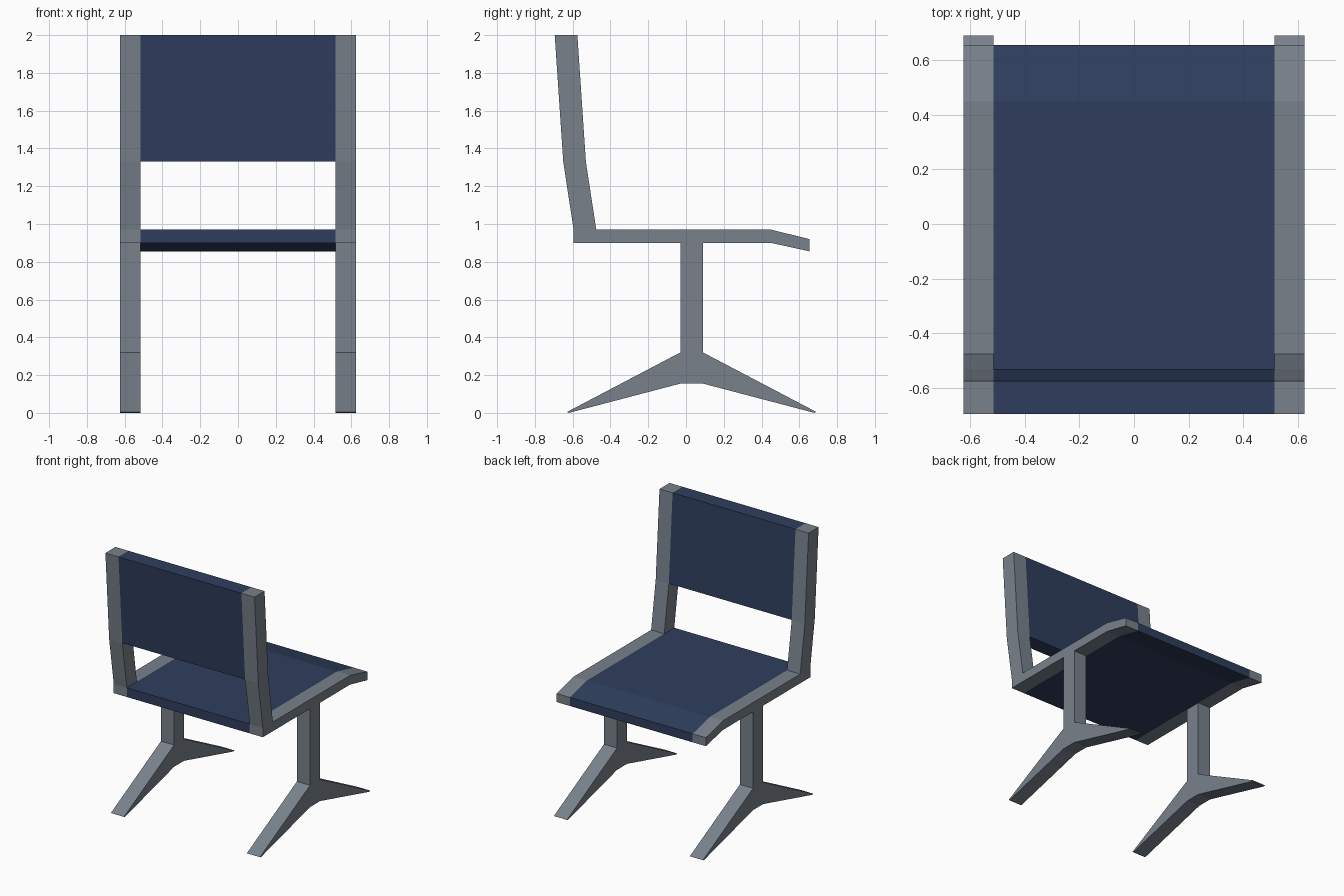
import bpy
import bmesh

cube = bpy.data.objects.get("Cube")
if cube:
    bpy.data.objects.remove(cube, do_unlink=True)


def make_material(name, color):
    mat = bpy.data.materials.new(name)
    mat.use_nodes = True
    mat.diffuse_color = color
    mat.node_tree.nodes["Principled BSDF"].inputs["Base Color"].default_value = color
    return mat


grey = make_material("steel grey", (0.19, 0.22, 0.26, 1))
navy = make_material("navy blue", (0.028, 0.048, 0.11, 1))


def extrude_profile(name, profile, x0, x1, mat):
    """Extrude a closed (y, z) outline along x."""
    bm = bmesh.new()
    face = bm.faces.new([bm.verts.new((x0, y, z)) for y, z in profile])
    result = bmesh.ops.extrude_face_region(bm, geom=[face])
    verts = [g for g in result["geom"] if isinstance(g, bmesh.types.BMVert)]
    bmesh.ops.translate(bm, verts=verts, vec=(x1 - x0, 0, 0))
    bmesh.ops.recalc_face_normals(bm, faces=bm.faces)
    mesh = bpy.data.meshes.new(name)
    bm.to_mesh(mesh)
    bm.free()
    mesh.materials.append(mat)
    obj = bpy.data.objects.new(name, mesh)
    bpy.context.collection.objects.link(obj)
    return obj


INNER, OUTER = 0.515, 0.625

# Outlines shared by the side frames and the panels between them
back_upper = [(-0.65, 1.33), (-0.695, 2), (-0.575, 2), (-0.53, 1.33)]
seat_top = [(0.45, 0.97), (0.655, 0.92)]
seat_under = [(0.655, 0.855), (0.45, 0.9), (-0.595, 0.9)]
frame = back_upper + [(-0.475, 0.97)] + seat_top + seat_under + [(-0.595, 0.97)]
seat = [(-0.595, 0.97)] + seat_top + seat_under

# Post that splays into two tapering feet
leg = [(-0.03, 0.9), (-0.03, 0.32), (-0.63, 0.005), (-0.62, 0),
       (-0.03, 0.155), (0.09, 0.155), (0.68, 0), (0.69, 0.005),
       (0.09, 0.32), (0.09, 0.9)]

# Side frames and legs
for side, sign in (("left", 1), ("right", -1)):
    x0, x1 = sorted((sign * INNER, sign * OUTER))
    extrude_profile(side + "_frame", frame, x0, x1, grey)
    extrude_profile(side + "_leg", leg, x0, x1, grey)

# Upholstered panels
extrude_profile("seat", seat, -INNER, INNER, navy)
extrude_profile("backrest", back_upper, -INNER, INNER, navy)
